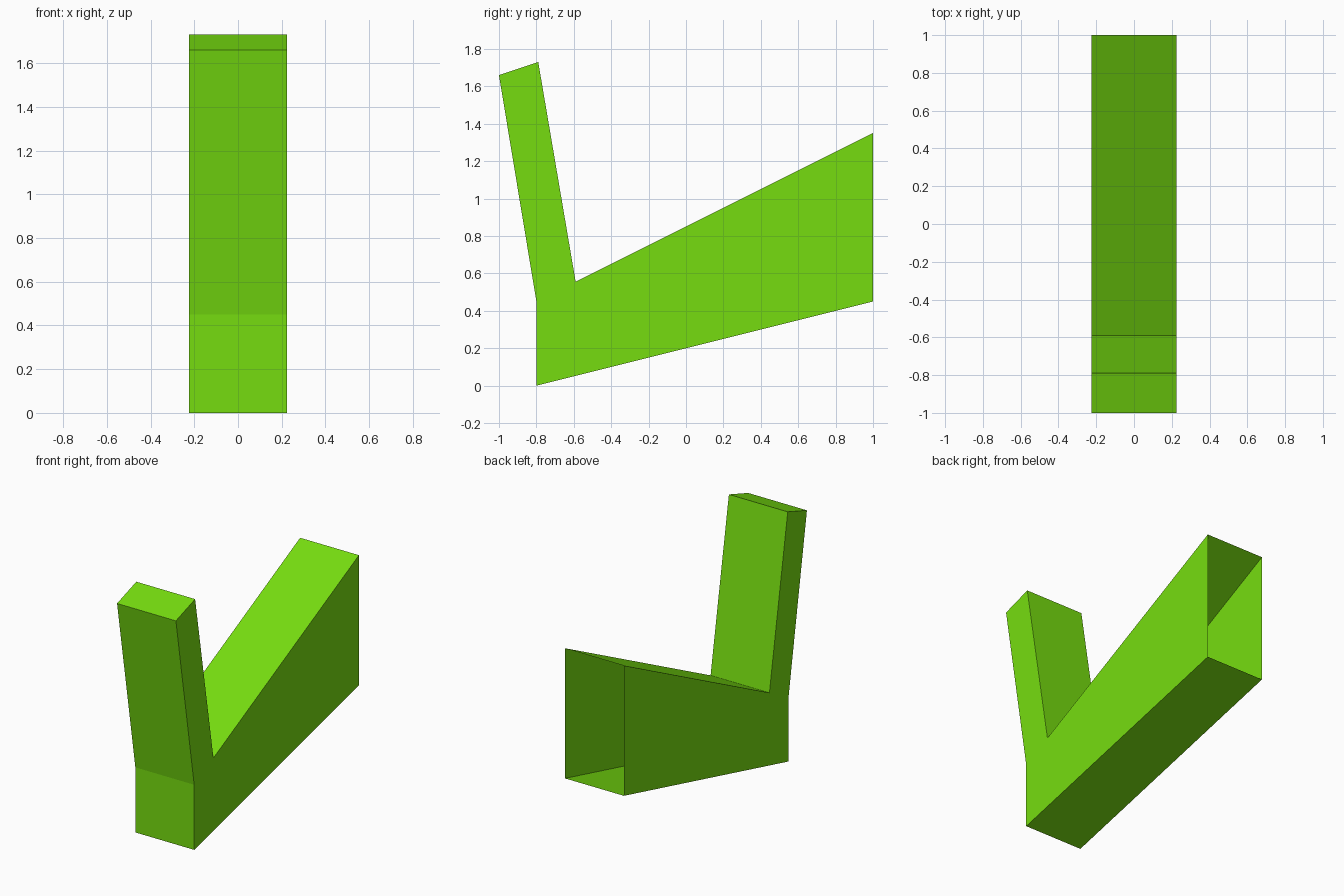
import bpy
import bmesh

cube = bpy.data.objects.get("Cube")
if cube:
    bpy.data.objects.remove(cube, do_unlink=True)

HALF_WIDTH = 0.225

# Side outline as (y, z): lower front corner, round the open back, up the post
OUTLINE = [(-0.8, 0), (1, 0.45), (1, 1.35), (-0.59, 0.555),
           (-0.79, 1.73), (-1, 1.66), (-0.8, 0.45)]
OPEN_EDGE = 1  # the back end has no wall

# Single flat colour
green = bpy.data.materials.new("leaf_green")
green.use_nodes = True
colour = (0.18, 0.72, 0.005, 1)
green.diffuse_color = colour
bsdf = next(n for n in green.node_tree.nodes if n.type == 'BSDF_PRINCIPLED')
bsdf.inputs["Base Color"].default_value = colour
bsdf.inputs["Roughness"].default_value = 0.8

# Hollow body: two side panels joined by walls, open at the back
bm = bmesh.new()
left = [bm.verts.new((HALF_WIDTH, y, z)) for y, z in OUTLINE]
right = [bm.verts.new((-HALF_WIDTH, y, z)) for y, z in OUTLINE]
bm.faces.new(left)
bm.faces.new(right[::-1])
count = len(OUTLINE)
for i in range(count):
    j = (i + 1) % count
    if i != OPEN_EDGE:
        bm.faces.new((left[i], right[i], right[j], left[j]))

mesh = bpy.data.meshes.new("open_chute_with_post")
bm.to_mesh(mesh)
bm.free()
mesh.materials.append(green)
body = bpy.data.objects.new("open_chute_with_post", mesh)
bpy.context.collection.objects.link(body)
